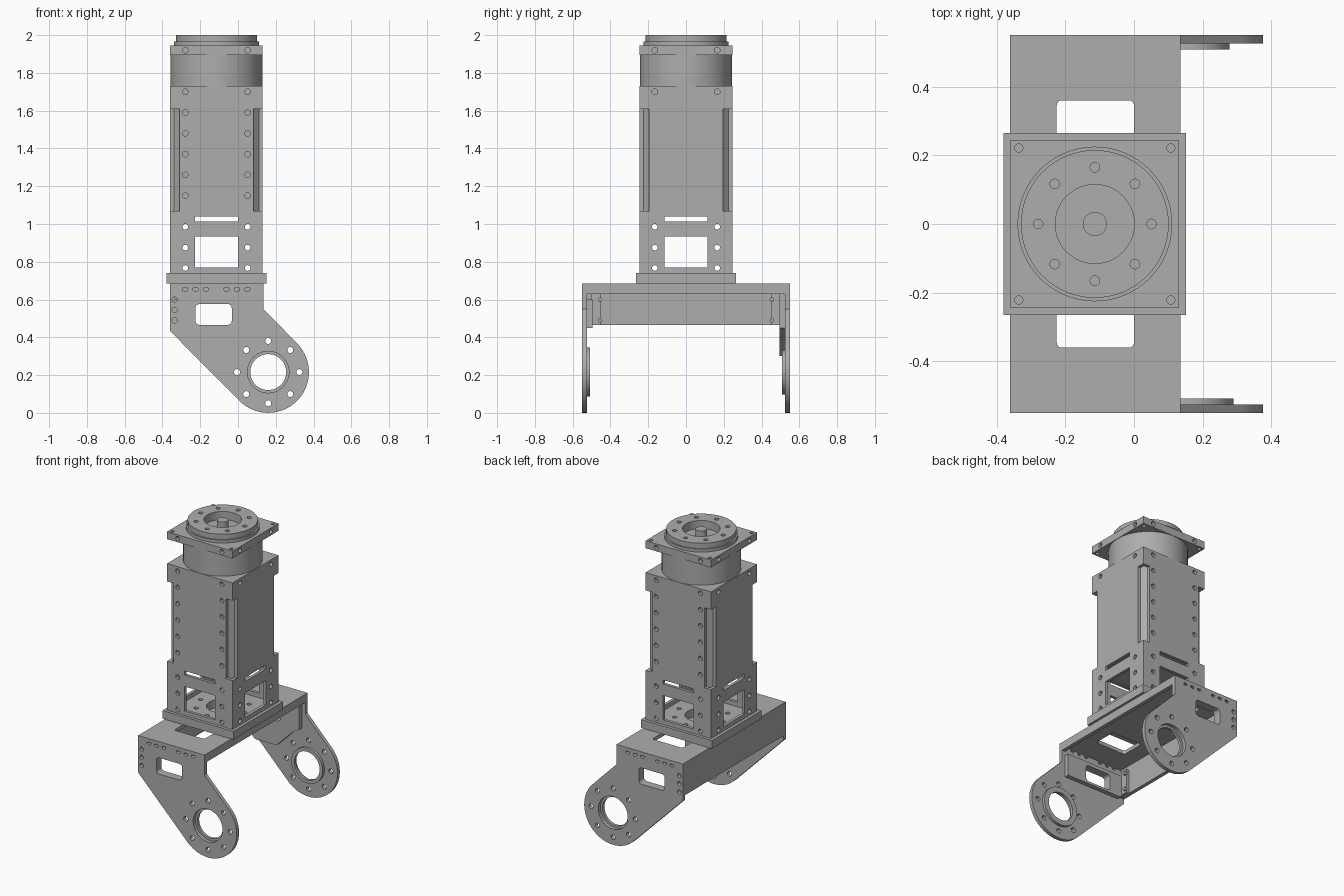
import bpy, bmesh
from math import sin, cos, pi, radians
from mathutils import Matrix, Vector

if "Cube" in bpy.data.objects:
    bpy.data.objects.remove(bpy.data.objects["Cube"])

grey = bpy.data.materials.new("machined grey")
grey.use_nodes = True
grey.diffuse_color = (0.42, 0.42, 0.42, 1)
grey.node_tree.nodes["Principled BSDF"].inputs["Base Color"].default_value = grey.diffuse_color

AXIS = -0.114          # x of the column's centre line
HALF = 0.245           # half width of the column
WALL = 0.02


def circle(u, v, r, n=16):
    return [(u + r * cos(2 * pi * i / n), v + r * sin(2 * pi * i / n)) for i in range(n)]


def arc(u, v, r, start, end, n):
    angles = [radians(start + (end - start) * i / n) for i in range(n + 1)]
    return [(u + r * cos(a), v + r * sin(a)) for a in angles]


def rect(u0, u1, v0, v1, r=0):
    if not r:
        return [(u0, v0), (u1, v0), (u1, v1), (u0, v1)]
    return (arc(u0 + r, v0 + r, r, 180, 270, 4) + arc(u1 - r, v0 + r, r, 270, 360, 4)
            + arc(u1 - r, v1 - r, r, 0, 90, 4) + arc(u0 + r, v1 - r, r, 90, 180, 4))


def bolt_circle(u, v, spread, r):
    return [circle(*p, r) for p in circle(u, v, spread, 8)]


def plate(name, outline, holes, thickness, matrix):
    """Extruded flat profile with holes, centred on its own plane."""
    curve = bpy.data.curves.new(name, 'CURVE')
    curve.dimensions = '2D'
    curve.fill_mode = 'BOTH'
    curve.extrude = thickness / 2
    for loop in [outline] + holes:
        spline = curve.splines.new('POLY')
        spline.points.add(len(loop) - 1)
        for point, (u, v) in zip(spline.points, loop):
            point.co = (u, v, 0, 1)
        spline.use_cyclic_u = True
    temp = bpy.data.objects.new(name, curve)
    bpy.context.collection.objects.link(temp)
    bpy.context.view_layer.update()
    deps = bpy.context.evaluated_depsgraph_get()
    mesh = bpy.data.meshes.new_from_object(temp.evaluated_get(deps))
    bpy.data.objects.remove(temp)
    bm = bmesh.new()
    bm.from_mesh(mesh)
    bmesh.ops.remove_doubles(bm, verts=bm.verts, dist=1e-5)
    bmesh.ops.recalc_face_normals(bm, faces=bm.faces)
    bm.transform(matrix)
    bm.to_mesh(mesh)
    bm.free()
    mesh.materials.clear()
    mesh.materials.append(grey)
    mesh.shade_smooth()
    mesh.set_sharp_from_angle(angle=radians(30))
    obj = bpy.data.objects.new(name, mesh)
    bpy.context.collection.objects.link(obj)
    return obj


def flat(name, outline, holes, z0, z1, x=AXIS):
    """Horizontal plate between two heights."""
    return plate(name, outline, holes, z1 - z0, Matrix.Translation((x, 0, (z0 + z1) / 2)))


UPRIGHT = Matrix.Rotation(pi / 2, 4, 'X')   # profile (u, v) becomes (x, z)


def upright(name, outline, holes, y0, y1):
    """Vertical plate facing the front, between two depths."""
    return plate(name, outline, holes, abs(y1 - y0),
                 Matrix.Translation((0, (y0 + y1) / 2, 0)) @ UPRIGHT)


def block(name, x0, x1, y0, y1, z0, z1):
    return flat(name, rect(x0, x1, y0, y1), [], z0, z1, 0)


def square(h):
    return rect(-h, h, -h, h)


# Column walls: notched at the corners, windowed at the foot
for k, side in enumerate(["front", "left", "back", "right"]):
    w = HALF if k % 2 == 0 else HALF - WALL
    right_edge = [(w, 0.74), (w, 1.07), (0.195, 1.07), (0.195, 1.61), (w, 1.61), (w, 1.73)]
    outline = right_edge + [(-u, v) for u, v in reversed(right_edge)]
    heights = [0.767, 0.875, 0.985, 1.7]
    if k % 2 == 0:
        heights += [1.15 + 0.11 * i for i in range(5)]
    holes = [circle(u, v, 0.015) for u in (-0.165, 0.165) for v in heights]
    holes += [rect(-0.113, 0.113, 0.77, 0.935), rect(-0.113, 0.113, 1.013, 1.04)]
    place = (Matrix.Translation((AXIS, 0, 0)) @ Matrix.Rotation(k * pi / 2, 4, 'Z')
             @ Matrix.Translation((0, -HALF + WALL / 2, 0)) @ UPRIGHT)
    plate(side + "_wall", outline, holes, WALL, place)

# Motor body inside the walls, with bevelled corners
a, b = HALF - WALL, 0.195
flat("motor_body", [(-a, -b), (-b, -a), (b, -a), (a, -b), (a, b), (b, a), (-b, a), (-a, b)],
     [], 1.045, 1.711)
flat("column_cap", square(a), [], 1.71, 1.73)

# Head: collar, square flange and output disc
flat("collar", circle(0, 0, 0.243, 64), [], 1.73, 1.895)
corners = [circle(u, v, 0.012) for u in (-0.221, 0.221) for v in (-0.221, 0.221)]
flange = flat("head_flange", square(HALF), corners, 1.895, 1.945)
bm = bmesh.new()
for k in range(4):
    for u in (-0.165, 0.165):
        spot = (Matrix.Translation((AXIS, 0, 1.92)) @ Matrix.Rotation(k * pi / 2, 4, 'Z')
                @ Matrix.Translation((u, -HALF, 0)) @ UPRIGHT)
        bmesh.ops.create_cone(bm, cap_ends=True, segments=16, radius1=0.015,
                              radius2=0.015, depth=0.05, matrix=spot)
cutter_mesh = bpy.data.meshes.new("flange_cutter")
bm.to_mesh(cutter_mesh)
bm.free()
cutter = bpy.data.objects.new("flange_cutter", cutter_mesh)
bpy.context.collection.objects.link(cutter)
cutter.hide_render = True
cut = flange.modifiers.new("side holes", 'BOOLEAN')
cut.object = cutter
cut.solver = 'EXACT'
bpy.context.view_layer.objects.active = flange
bpy.ops.object.modifier_apply(modifier=cut.name)
bpy.data.objects.remove(cutter)

bore = circle(0, 0, 0.115, 48)
flat("output_step", circle(0, 0, 0.225, 64), [bore], 1.945, 1.965)
flat("output_disc", circle(0, 0, 0.215, 64), [bore] + bolt_circle(0, 0, 0.165, 0.014), 1.965, 2.0)
flat("output_shaft", circle(0, 0, 0.035, 24), [], 1.945, 1.998)

# Foot plate of the column
flat("foot_plate", square(0.265), [circle(0, 0, 0.1, 48)] + bolt_circle(0, 0, 0.165, 0.014),
     0.685, 0.74)

# Fork bracket: top, back and front lip
X0, X1, Y = -0.361, 0.135, 0.55
slots = [rect(-0.225, 0, y, y + 0.16, 0.015) for y in (0.2, -0.36)]
flat("fork_top", rect(X0, X1, -Y, Y), slots, 0.66, 0.685, 0)
block("fork_back", X0, X0 + 0.025, -0.526, 0.526, 0.466, 0.661)
block("fork_lip", X1 - 0.025, X1, -0.526, 0.526, 0.63, 0.661)

# Fork arms with bearing bosses, mirrored front to back
CX, CZ, R = 0.16, 0.216, 0.2155
window = rect(-0.225, -0.033, 0.466, 0.576, 0.02)
arm_outline = [(X0, 0.435), (X0, 0.685), (X1, 0.685), (X1, 0.55)] + arc(CX, CZ, R, 45, -135, 40)
arm_holes = [window, circle(CX, CZ, 0.11, 48)] + bolt_circle(CX, CZ, 0.165, 0.016)
arm_holes += [circle(-0.115 + s * u, 0.656, 0.014) for s in (-1, 1) for u in (0.055, 0.11, 0.165)]
arm_holes += [circle(-0.335, z, 0.014) for z in (0.49, 0.545, 0.6)]
gussets = {
    "front": [(-0.335, 0.466), (-0.335, 0.6), (0.11, 0.6), (0.11, 0.45), (-0.3, 0.45)],
    "back": [(-0.335, 0.415), (-0.335, 0.66), (0.11, 0.66), (0.11, 0.45),
             (0.06, 0.42), (-0.06, 0.3), (-0.22, 0.3)],
}
for side, s, boss in (("front", -1, 0.13), ("back", 1, 0.118)):
    upright(side + "_arm", arm_outline, arm_holes, s * 0.525, s * Y)
    upright(side + "_boss", circle(CX, CZ, boss, 48), [circle(CX, CZ, 0.095, 48)],
            s * 0.507, s * 0.526)
    upright(side + "_gusset", gussets[side], [window], s * 0.495, s * 0.526)
    # Corner angle and its screws on the inside of the back panel
    ys = sorted((s * 0.45, s * 0.5))
    block(side + "_corner_angle", X0 + 0.02, X0 + 0.045, *ys, 0.466, 0.63)
    for z in (0.49, 0.6):
        turn = Matrix.Translation((X0 + 0.05, s * 0.455, z)) @ Matrix.Rotation(pi / 2, 4, 'Y')
        plate(side + "_screw", circle(0, 0, 0.012), [], 0.02, turn)
